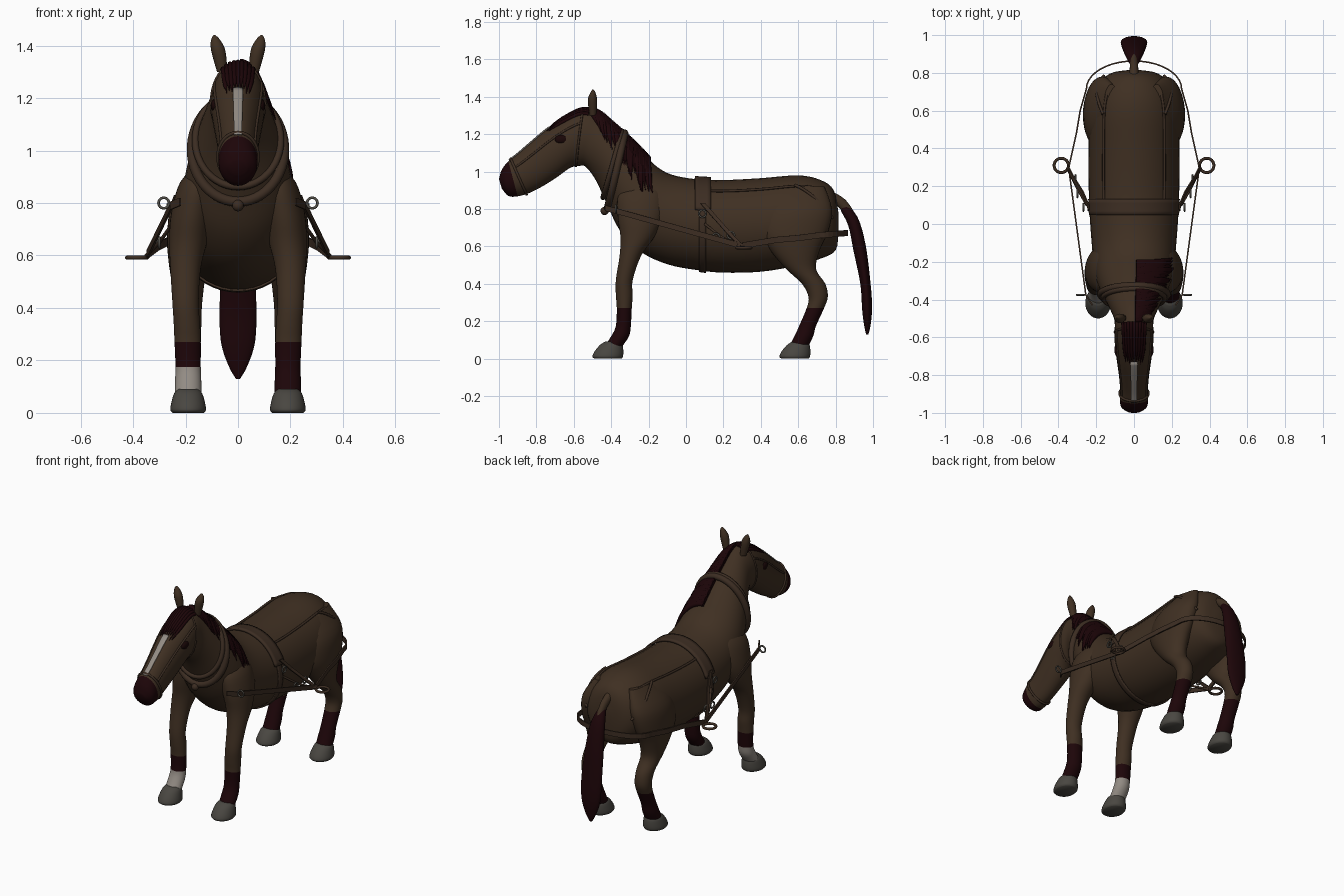
import bpy, bmesh, math, random
from mathutils import Vector

random.seed(4)
cube = bpy.data.objects.get("Cube")
if cube:
    bpy.data.objects.remove(cube)


def material(name, *rgb):
    m = bpy.data.materials.new(name)
    m.use_nodes = True
    m.diffuse_color = (*rgb, 1)
    m.node_tree.nodes["Principled BSDF"].inputs["Base Color"].default_value = (*rgb, 1)
    return m


COAT = material("brown coat", .05, .029, .016)
HAIR = material("dark red hair", .012, .0015, .0025)
WHITE = material("white marking", .29, .26, .23)
HOOF = material("grey hoof", .067, .062, .053)
LEATHER = material("harness leather", .045, .026, .016)
METAL = material("harness metal", .09, .083, .07)
EYE = material("dark eye", .01, .002, .002)


def finish(obj, mats, mirror=False, smooth=True):
    bpy.context.scene.collection.objects.link(obj)
    for m in mats:
        obj.data.materials.append(m)
    if smooth:
        obj.data.shade_smooth()
        obj.data.set_sharp_from_angle(angle=math.radians(50))
    if mirror:
        obj.modifiers.new("Mirror", 'MIRROR').use_mirror_merge = False
    return obj


def section(rings, t):
    """Smoothly interpolated ring: x, top y, top z, bottom y, bottom z, half width."""
    n = len(rings) - 1
    i = min(int(t), n - 1)
    f = t - i
    p = [rings[max(0, min(n, i + k))] for k in (-1, 0, 1, 2)]
    return [b + .5 * f * (c - a + f * (2*a - 5*b + 4*c - d + f * (3*(b - c) + d - a)))
            for a, b, c, d in zip(*p)]


def surface(rings, t, a, off=0.0):
    """Point at angle a (zero is the top edge) on the skin, lifted by off."""
    x, yt, zt, yb, zb, w = section(rings, t)
    u = Vector((0, yt - yb, zt - zb)) / 2
    u += u.normalized() * off
    return Vector((x, (yt + yb) / 2, (zt + zb) / 2)) + u * math.cos(a) \
        + Vector(((w + off) * math.sin(a), 0, 0))


def grid(name, rows, mats, closed, caps=False, rule=None, mirror=False, thick=0, smooth=True):
    bm = bmesh.new()
    vs = [[bm.verts.new(p) for p in row] for row in rows]
    n = len(rows[0])
    for i in range(len(rows) - 1):
        for j in range(n if closed else n - 1):
            k = (j + 1) % n
            f = bm.faces.new((vs[i][j], vs[i][k], vs[i+1][k], vs[i+1][j]))
            if rule:
                f.material_index = rule(f.calc_center_median(), i)
    if caps:
        bm.faces.new(vs[0])
        bm.faces.new(vs[-1]).material_index = rule(vs[-1][0].co, len(rows)) if rule else 0
    bmesh.ops.recalc_face_normals(bm, faces=bm.faces)
    me = bpy.data.meshes.new(name)
    bm.to_mesh(me)
    bm.free()
    obj = finish(bpy.data.objects.new(name, me), mats, mirror, smooth)
    if thick:
        mod = obj.modifiers.new("Thickness", 'SOLIDIFY')
        mod.thickness, mod.offset = thick, 0
    return obj


STEPS = 4


def loft(name, rings, mats, rule=None, mirror=False, sides=32):
    rows = [[surface(rings, i / STEPS, math.tau * j / sides) for j in range(sides)]
            for i in range((len(rings) - 1) * STEPS + 1)]
    return grid(name, rows, mats, True, True, rule, mirror)


def patch(name, rings, t0, t1, a0, a1, off, mat, nt=8, na=32, thick=.006):
    rows = [[surface(rings, t0 + (t1 - t0) * i / nt, a0 + (a1 - a0) * j / na, off)
             for j in range(na + 1)] for i in range(nt + 1)]
    return grid(name, rows, [mat], False, thick=thick)


def ribbon(name, pts, half, mat=LEATHER):
    h = Vector(half)
    return grid(name, [[Vector(p) - h, Vector(p) + h] for p in pts], [mat], False,
                mirror=True, thick=.008, smooth=False)


def tubes(name, paths, radius, mat, cyclic=False, mirror=False, taper=None):
    cu = bpy.data.curves.new(name, 'CURVE')
    cu.dimensions, cu.bevel_depth, cu.bevel_resolution = '3D', radius, 2
    cu.use_fill_caps = True
    for pts in paths:
        sp = cu.splines.new('POLY')
        sp.points.add(len(pts) - 1)
        sp.use_cyclic_u = cyclic
        for i, p in enumerate(pts):
            sp.points[i].co = (*p, 1)
            sp.points[i].radius = taper(i / (len(pts) - 1)) if taper else 1
    tmp = bpy.data.objects.new(name + " path", cu)
    me = bpy.data.meshes.new_from_object(tmp)
    bpy.data.objects.remove(tmp)
    me.materials.clear()
    me.name = name
    return finish(bpy.data.objects.new(name, me), [mat], mirror)


def circle(c, r, u, v):
    return [Vector(c) + r * (Vector(u) * math.cos(a) + Vector(v) * math.sin(a))
            for a in (math.tau * k / 24 for k in range(24))]


def ball(name, loc, size, mat, mirror=False):
    bm = bmesh.new()
    bmesh.ops.create_uvsphere(bm, u_segments=16, v_segments=10, radius=1)
    for v in bm.verts:
        v.co = Vector(loc) + v.co * Vector(size)
    me = bpy.data.meshes.new(name)
    bm.to_mesh(me)
    bm.free()
    return finish(bpy.data.objects.new(name, me), [mat], mirror)


# Trunk, neck and head in one skin, from rump to nose
BODY = [(0, *r) for r in (
    (.815, .78, .815, .68, .03), (.79, .90, .80, .58, .13), (.72, .955, .72, .535, .20),
    (.6, .98, .58, .495, .235), (.4, .965, .4, .465, .24), (.2, .955, .2, .46, .24),
    (.05, .96, .05, .475, .235), (-.08, .985, -.1, .505, .225), (-.16, 1.03, -.24, .57, .215),
    (-.23, 1.1, -.35, .68, .2), (-.3, 1.17, -.42, .82, .172), (-.39, 1.25, -.48, .95, .133),
    (-.47, 1.315, -.535, 1.025, .105), (-.55, 1.335, -.575, 1.03, .102),
    (-.64, 1.295, -.62, 1.02, .102), (-.74, 1.23, -.69, .97, .092),
    (-.83, 1.155, -.77, .92, .08), (-.9, 1.095, -.84, .885, .074),
    (-.95, 1.055, -.9, .868, .075), (-.985, 1.01, -.95, .87, .068), (-1, .96, -.985, .91, .035))]
loft("body", BODY, [COAT, HAIR], lambda c, i: int(i >= 18 * STEPS))

# Legs with coloured socks, and hooves
FRONT = ((.12, -.28, .95, -.16, .03), (.15, -.36, .88, -.12, .07), (.175, -.365, .76, -.12, .08),
         (.19, -.35, .65, -.17, .072), (.2, -.355, .55, -.24, .058), (.2, -.375, .42, -.285, .05),
         (.195, -.375, .34, -.285, .05), (.192, -.37, .27, -.29, .05),
         (.19, -.375, .175, -.295, .048), (.19, -.4, .12, -.305, .05), (.19, -.44, .06, -.345, .05))
HIND = ((.12, .5, .92, .74, .04), (.165, .42, .8, .78, .085), (.185, .4, .68, .76, .085),
        (.19, .45, .58, .715, .075), (.19, .535, .48, .695, .06), (.19, .62, .4, .745, .052),
        (.19, .655, .33, .758, .05), (.19, .645, .27, .738, .048), (.19, .605, .175, .695, .046),
        (.19, .58, .12, .68, .05), (.19, .55, .06, .65, .05))
HOOVES = ((.19, -.43, .092, -.36, .035), (.19, -.458, .075, -.34, .053),
          (.19, -.488, .04, -.335, .064), (.19, -.5, .012, -.337, .068), (.19, -.49, 0, -.345, .06))
for side, s in (("left", 1), ("right", -1)):
    for end, rows, shift in (("front", FRONT, 0), ("hind", HIND, 1)):
        sock = WHITE if (side, end) == ("right", "front") else HAIR
        level = [(s * x, a, z, b, z, w) for x, a, z, b, w in rows]
        loft(f"{side} {end} leg", level, [COAT, HAIR, sock],
             lambda c, i: 0 if c.z > .27 else 1 if c.z > .175 else 2)
        level = [(s * x, a + shift, z, b + shift, z, w) for x, a, z, b, w in HOOVES]
        loft(f"{side} {end} hoof", level, [HOOF])

# Ears, eyes and blaze
loft("ears", [(x, a, z, b, z, w) for x, a, z, b, w in (
    (.06, -.515, 1.3, -.48, .02), (.075, -.525, 1.38, -.475, .027),
    (.085, -.512, 1.42, -.483, .018), (.09, -.5, 1.44, -.495, .004))], [COAT], mirror=True, sides=16)
ball("eyes", (.088, -.665, 1.172), (.016, .037, .024), EYE, True)
patch("blaze", BODY, 14.9, 17.9, -.2, .2, .003, WHITE, 16, 6)

# Tail: dock and hair
loft("dock", [(0, *r) for r in ((.77, .9, .78, .84, .025), (.85, .852, .825, .8, .022),
     (.905, .775, .87, .745, .018))], [COAT], sides=16)
loft("tail", [(0, *r) for r in (
    (.85, .835, .828, .79, .018), (.918, .755, .868, .71, .045), (.96, .61, .895, .58, .06),
    (.985, .42, .932, .4, .07), (.995, .28, .942, .26, .065), (.987, .18, .953, .175, .035),
    (.975, .13, .963, .13, .008))], [HAIR])

# Mane falling to the left, and forelock
mane = []
for k in range(46):
    t = 8.6 + 3.9 * k / 45
    reach = 1.28 - .25 * k / 45 + random.uniform(-.2, .12)
    mane.append([surface(BODY, t - .7 * f * f, .06 + reach * f, .005)
                 for f in (i / 10 for i in range(11))])
tubes("mane", mane, .014, HAIR, taper=lambda f: min(1, 2.6 * (1.04 - f)))
lock = [[surface(BODY, 12.6 + (2.4 + random.uniform(-.15, .1)) * i / 10,
                 (.15 - .003 * i) * k, .001) for i in range(11)] for k in range(-4, 5)]
tubes("forelock", lock, .01, HAIR, taper=lambda f: min(1, 3 * (1.05 - f)))


# Collar: outer and inner rolls with a tie at the bottom
def loop(t_top, t_bottom, off):
    angles = [math.tau * k / 48 for k in range(48)]
    return [surface(BODY, t_bottom + (t_top - t_bottom) * (1 + math.cos(a)) / 2, a, off)
            for a in angles]


tubes("collar", [loop(10.35, 9.95, .009)], .02, LEATHER, True)
tubes("collar inner roll", [loop(10.5, 10.35, .007)], .014, LEATHER, True)
ball("collar tie", (0, -.435, .79), (.022, .022, .022), LEATHER)

# Saddle pad, girth and back straps
patch("saddle pad", BODY, 5.42, 6.02, -1.25, 1.25, .01, LEATHER, 4, 32, .014)
patch("girth", BODY, 5.6, 5.87, 0, math.tau, .005, LEATHER, 3, 48, .008)
tubes("back straps", [[surface(BODY, 5.5 - 3.2 * i / 16, .72, .004) for i in range(17)]],
      .007, LEATHER, mirror=True)
tubes("hip straps", [[surface(BODY, 3.1 - 1.9 * i / 12, .72 + .8 * i / 12, .012)
                      for i in range(13)]], .008, LEATHER, mirror=True)

# Traces, breeching behind the rump, and side straps
ribbon("traces", ((.22, -.43, .805), (.255, -.375, .79), (.345, .29, .605)), (0, 0, .015))
breech = [(.345, .3, .605), (.305, .48, .635), (.285, .6, .645)] + [
    (.252 * math.cos(a), .715 + .148 * math.sin(a), .66 + .012 * math.sin(a))
    for a in (math.pi * k / 20 for k in range(11))]
ribbon("breeching", breech, (0, 0, .016))
ribbon("side straps", ((.24, .09, .83), (.27, .16, .75), (.32, .24, .66), (.35, .3, .6)),
       (0, .013, 0))
tubes("lower side straps", [[(.25, .1, .72), (.3, .19, .65), (.35, .29, .6)]], .007,
      LEATHER, mirror=True)
X, Y, Z = (1, 0, 0), (0, 1, 0), (0, 0, 1)
tubes("shaft rings", [circle((.385, .31, .592), .038, X, Y)], .008, LEATHER, True, True)
tubes("buckle rings", [circle(c, .019, Y, Z) for c in (
    (.268, .088, .775), (.3, .16, .65), (.31, .24, .66))], .005, METAL, True, True)
tubes("trace rings", [circle((.283, -.375, .8), .02, X, Z)], .005, METAL, True, True)

# Bridle
tubes("noseband", [loop(17.7, 17.2, .002)], .007, LEATHER, True)
tubes("headstall", [loop(13.0, 13.3, 0)], .006, LEATHER, True)
tubes("cheek straps", [[surface(BODY, 13.1 + 4.3 * i / 20, 1.05, .001) for i in range(21)]],
      .006, LEATHER, mirror=True)
